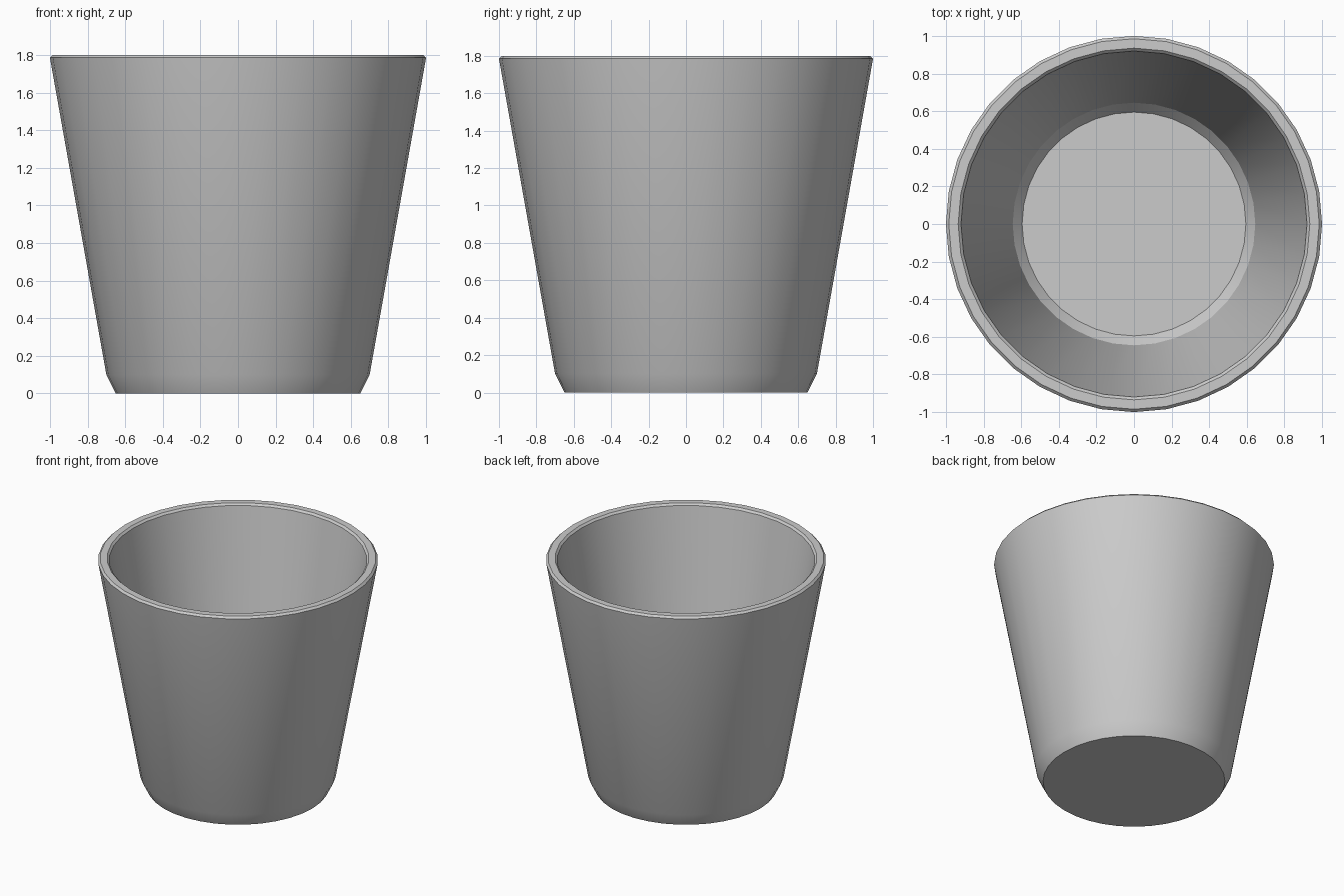
import bpy, bmesh
from math import radians, tau

if "Cube" in bpy.data.objects:
    bpy.data.objects.remove(bpy.data.objects["Cube"])

SIDES = 36

# Cup cross-section (radius, height): underside, outer wall, rim, inner wall, floor
profile = [
    (0.0, 0.0), (0.65, 0.0), (0.70, 0.10),
    (1.0, 1.785), (0.985, 1.80),
    (0.935, 1.80), (0.92, 1.785),
    (0.645, 0.12), (0.595, 0.06), (0.0, 0.06),
]

# Revolve the cross-section into a closed, thick-walled cup
bm = bmesh.new()
verts = [bm.verts.new((0, r, z)) for r, z in profile]
edges = [bm.edges.new(pair) for pair in zip(verts, verts[1:])]
bmesh.ops.spin(bm, geom=verts + edges, cent=(0, 0, 0), axis=(0, 0, 1),
               angle=tau, steps=SIDES, use_merge=False)
bmesh.ops.remove_doubles(bm, verts=bm.verts[:], dist=0.0005)
bmesh.ops.recalc_face_normals(bm, faces=bm.faces[:])

mesh = bpy.data.meshes.new("tapered_cup")
bm.to_mesh(mesh)
bm.free()
cup = bpy.data.objects.new("tapered_cup", mesh)
bpy.context.collection.objects.link(cup)

# Smooth walls, crisp base and rim
bpy.context.view_layer.objects.active = cup
cup.select_set(True)
bpy.ops.object.shade_smooth_by_angle(angle=radians(30))
